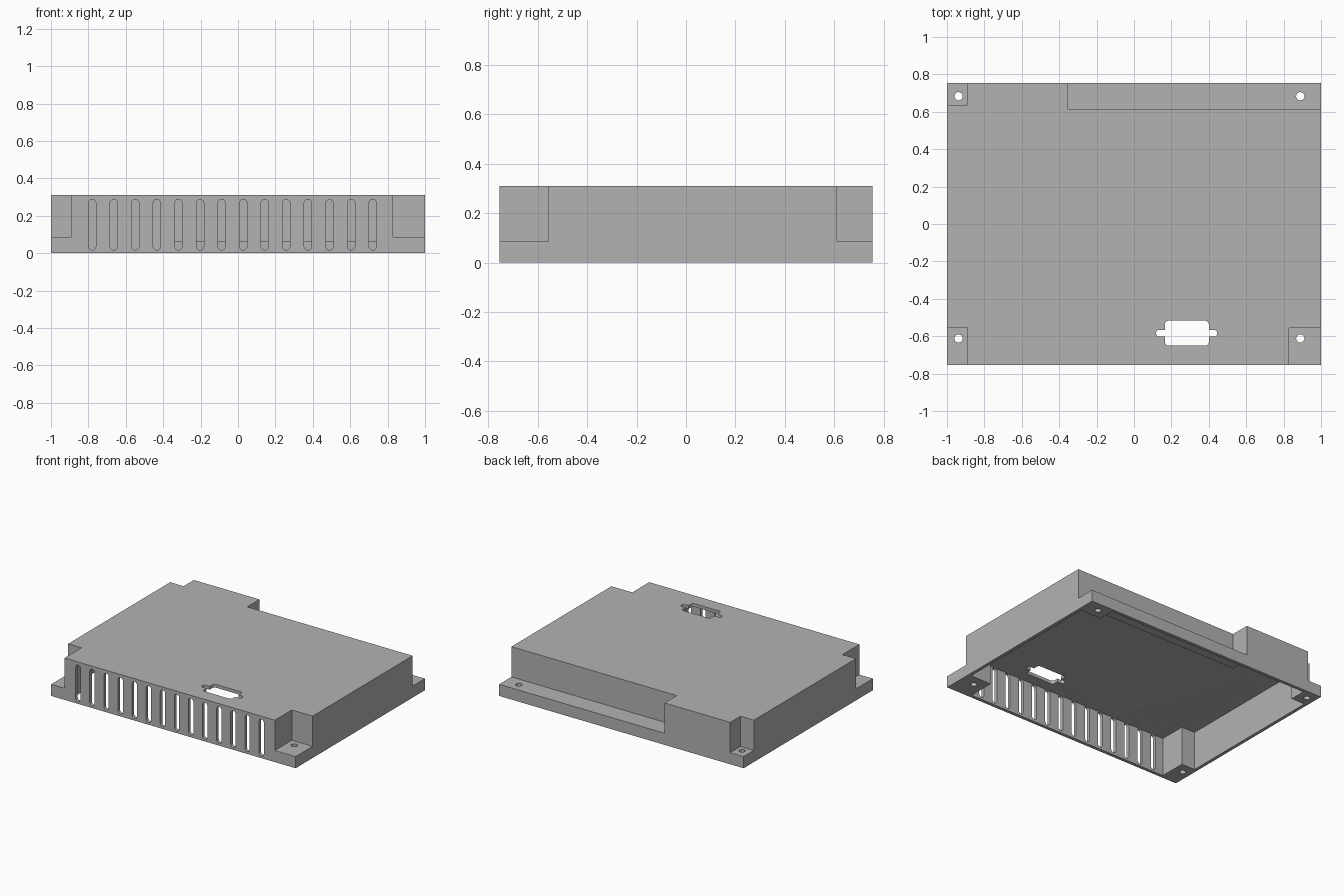
import bpy
import bmesh
from math import pi, cos, sin
from mathutils import Matrix

if "Cube" in bpy.data.objects:
    bpy.data.objects.remove(bpy.data.objects["Cube"], do_unlink=True)

W, D, H = 1.0, 0.755, 0.31      # half width, half depth, height
T = 0.024                       # wall thickness
PAD = 0.086                     # height of the mounting pads and rear ledge
LOW = -0.1                      # cutters start below the base

# One flat colour
grey = bpy.data.materials.new("plain grey")
grey.use_nodes = True
grey.diffuse_color = (0.45, 0.45, 0.45, 1)
grey.node_tree.nodes["Principled BSDF"].inputs["Base Color"].default_value = (0.45, 0.45, 0.45, 1)


def add_prism(bm, outline, z0, z1, matrix=Matrix()):
    """Extrude a counter-clockwise outline from z0 to z1."""
    low = [bm.verts.new(matrix @ Matrix.Translation((x, y, z0)).to_translation()) for x, y in outline]
    base = bm.faces.new(low)
    grown = bmesh.ops.extrude_face_region(bm, geom=[base])["geom"]
    lift = matrix.to_3x3() @ Matrix.Translation((0, 0, z1 - z0)).to_translation()
    bmesh.ops.translate(bm, vec=lift, verts=[g for g in grown if isinstance(g, bmesh.types.BMVert)])


def rounded(x0, x1, y0, y1, r, steps=6):
    """Rectangle outline with rounded corners."""
    pts = []
    corners = [(x1 - r, y1 - r), (x0 + r, y1 - r), (x0 + r, y0 + r), (x1 - r, y0 + r)]
    for quarter, (cx, cy) in enumerate(corners):
        for i in range(steps + 1):
            a = (quarter + i / steps) * pi / 2
            p = (cx + r * cos(a), cy + r * sin(a))
            if not pts or abs(p[0] - pts[-1][0]) + abs(p[1] - pts[-1][1]) > 1e-5:
                pts.append(p)
    if abs(pts[0][0] - pts[-1][0]) + abs(pts[0][1] - pts[-1][1]) < 1e-5:
        pts.pop()
    return pts


def box(x0, x1, y0, y1):
    return [(x0, y0), (x1, y0), (x1, y1), (x0, y1)]


def circle(cx, cy, r, n=24):
    return [(cx + r * cos(2 * pi * i / n), cy + r * sin(2 * pi * i / n)) for i in range(n)]


def make(name, prisms):
    """Object made of separate prisms: (outline, z0, z1[, matrix])."""
    bm = bmesh.new()
    for p in prisms:
        add_prism(bm, *p)
    bmesh.ops.recalc_face_normals(bm, faces=bm.faces)
    mesh = bpy.data.meshes.new(name)
    bm.to_mesh(mesh)
    bm.free()
    obj = bpy.data.objects.new(name, mesh)
    bpy.context.collection.objects.link(obj)
    return obj


def cut(target, name, prisms):
    """Subtract the prisms from the target, then drop the cutter."""
    cutter = make(name, prisms)
    cutter.hide_render = True
    mod = target.modifiers.new(name, 'BOOLEAN')
    mod.operation, mod.solver, mod.object = 'DIFFERENCE', 'EXACT', cutter
    bpy.context.view_layer.update()
    result = bpy.data.meshes.new_from_object(target.evaluated_get(bpy.context.evaluated_depsgraph_get()))
    target.modifiers.clear()
    target.data = result
    bpy.data.objects.remove(cutter, do_unlink=True)


def footprint(t):
    """Raised body outline with its cut-away corners, moved inward by t."""
    l, r, f, b = -W + t, W - t, -D + t, D - t
    return [(-0.89 + t, f), (0.83 - t, f), (0.83 - t, -0.557 + t), (r, -0.557 + t),
            (r, 0.612 - t), (-0.353 - t, 0.612 - t), (-0.353 - t, b), (-0.89 + t, b),
            (-0.89 + t, 0.635 - t), (l, 0.635 - t), (l, -0.557 + t), (-0.89 + t, -0.557 + t)]


# Enclosure block, stepped down to the pads at the corners and rear ledge
cover = make("enclosure_cover", [(box(-W, W, -D, D), 0, H)])
cut(cover, "corner_steps", [
    (box(-2, -0.89, -2, -0.557), PAD, 1),
    (box(0.83, 2, -2, -0.557), PAD, 1),
    (box(-2, -0.89, 0.635, 2), PAD, 1),
    (box(-0.353, 2, 0.612, 2), PAD, 1)])

# Hollow interior, open underneath, including the space below the rear ledge
cut(cover, "main_cavity", [(footprint(T), LOW, H - T)])
cut(cover, "ledge_cavity", [(box(-0.4, 0.83 - T, 0.55, D - T), LOW, PAD - T)])
cut(cover, "ledge_side_cavity", [(box(0.7, W - T, 0.55, 0.635 - T), LOW, PAD - T)])

# Row of rounded vent slots through the front wall
upright = Matrix.Rotation(pi / 2, 4, 'X')
slots = []
for i in range(14):
    x = -0.78 + i * 1.5 / 13
    slots.append((rounded(x - 0.02, x + 0.02, 0.017, 0.287, 0.02), D - 2 * T, D + 0.1, upright))
cut(cover, "vent_slots", slots)

# Connector opening in the top with a screw ear at each end
cut(cover, "connector_opening", [(rounded(0.165, 0.4, -0.65, -0.517, 0.02), 0.2, 0.5)])
cut(cover, "connector_ears", [(rounded(0.118, 0.445, -0.602, -0.566, 0.016), 0.2, 0.5)])

# Mounting holes
cut(cover, "mounting_holes", [(circle(x, y, 0.022), LOW, 0.2)
                              for x in (-0.938, 0.889) for y in (-0.612, 0.683)])

cover.data.name = "enclosure_cover"
cover.data.materials.clear()
cover.data.materials.append(grey)
for poly in cover.data.polygons:
    poly.material_index = 0

bpy.ops.object.select_all(action='DESELECT')
cover.select_set(True)
bpy.context.view_layer.objects.active = cover
bpy.ops.object.shade_smooth_by_angle(angle=pi / 6)
